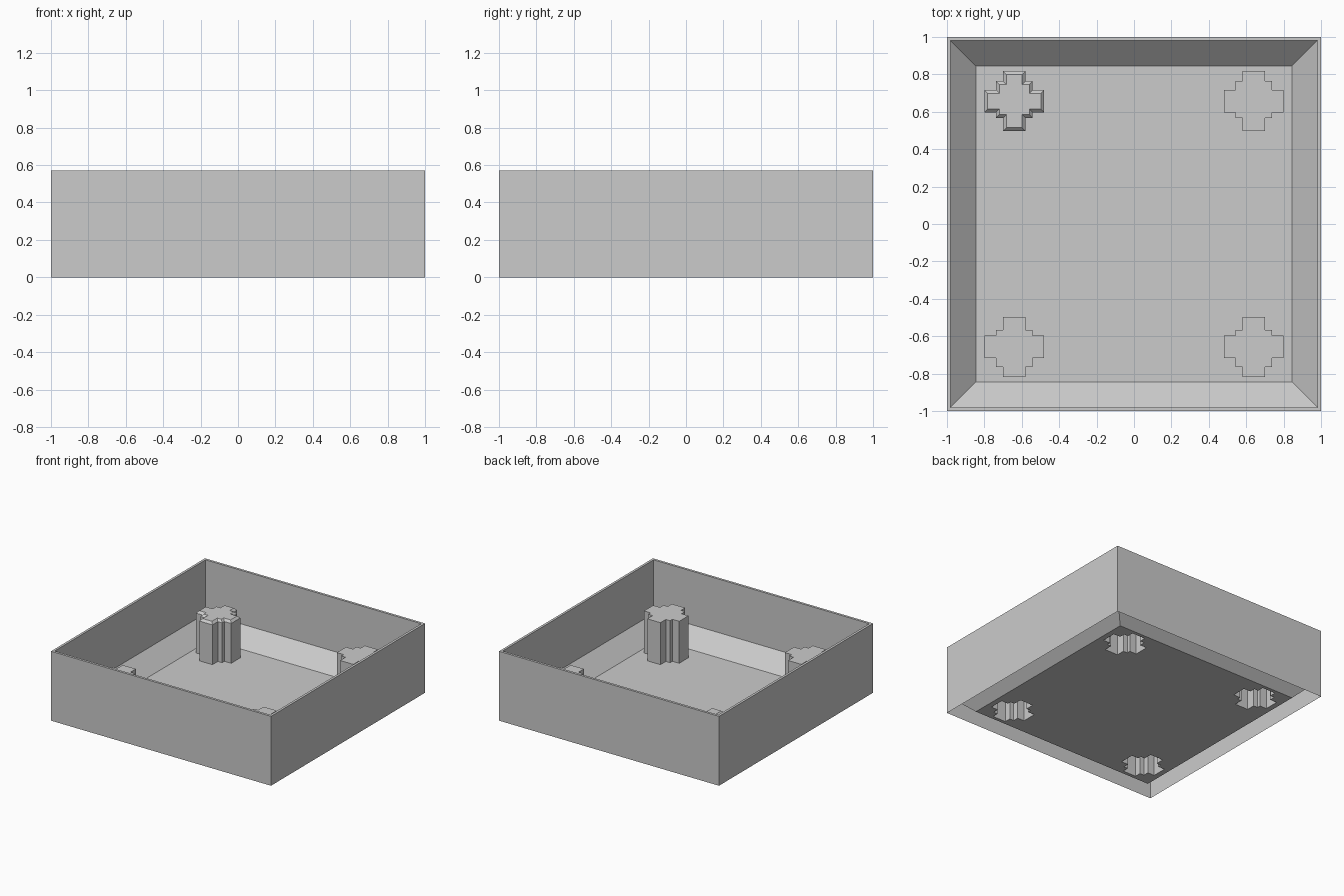
import bpy, bmesh

if "Cube" in bpy.data.objects:
    bpy.data.objects.remove(bpy.data.objects["Cube"])

FLOOR, POST_X, POST_Y, POST_H = 0.845, 0.64, 0.657, 0.345
CHAMFER = 0.018


def make_object(name, bm):
    bmesh.ops.remove_doubles(bm, verts=bm.verts, dist=1e-5)
    mesh = bpy.data.meshes.new(name)
    bm.to_mesh(mesh)
    bm.free()
    obj = bpy.data.objects.new(name, mesh)
    bpy.context.collection.objects.link(obj)
    return obj


def ring(bm, pts, z):
    return [bm.verts.new((x, y, z)) for x, y in pts]


def loft(bm, rings):
    n = len(rings[0])
    for a, b in zip(rings, rings[1:]):
        for i in range(n):
            j = (i + 1) % n
            bm.faces.new((a[i], a[j], b[j], b[i]))


def square(h):
    return [(-h, -h), (h, -h), (h, h), (-h, h)]


def cross(sx, sy, d=0.0):
    """Stepped cross outline, counter-clockwise, inset by d."""
    a, b, c = 0.06 - d, 0.098 - d, 0.16 - d
    out, inn = 0.107 - d, 0.09 - d      # steps towards wall / centre
    right_top = [(c, a), (b, a), (b, out), (a, out), (a, c)]
    right_low = [(a, -c), (a, -inn), (b, -inn), (b, -a), (c, -a)]
    right = right_low + right_top
    pts = right + [(-x, y) for x, y in reversed(right)]
    pts = [(x + sx * POST_X, y * sy + sy * POST_Y) for x, y in pts]
    return pts if sy > 0 else pts[::-1]


# Thin double-skinned walls with a sloped foot, open underneath
bm = bmesh.new()
loft(bm, [ring(bm, square(h), z) for h, z in
          ((1, 0), (1, 0.57), (0.98, 0.57), (0.98, 0.13), (FLOOR, 0))])
make_object("tray_walls", bm)

corners = [(-1, 1), (1, 1), (-1, -1), (1, -1)]

# Floor sheet with an opening under each hollow post
bm = bmesh.new()
edges = []
for pts in [square(FLOOR)] + [cross(*c) for c in corners]:
    vs = ring(bm, pts, 0)
    edges += [bm.edges.new((vs[i - 1], vs[i])) for i in range(len(vs))]
bmesh.ops.triangle_fill(bm, use_beauty=True, use_dissolve=False,
                        edges=edges, normal=(0, 0, 1))
make_object("tray_floor", bm)

# Hollow corner posts; only the back left one has a chamfered top
for sx, sy in corners:
    bm = bmesh.new()
    d = CHAMFER if (sx, sy) == (-1, 1) else 0
    rings = [ring(bm, cross(sx, sy), 0), ring(bm, cross(sx, sy), POST_H - d)]
    if d:
        rings.append(ring(bm, cross(sx, sy, d), POST_H))
    loft(bm, rings)
    bm.faces.new(rings[-1])
    make_object(("back" if sy > 0 else "front") + ("_left" if sx < 0 else "_right") + "_post", bm)
